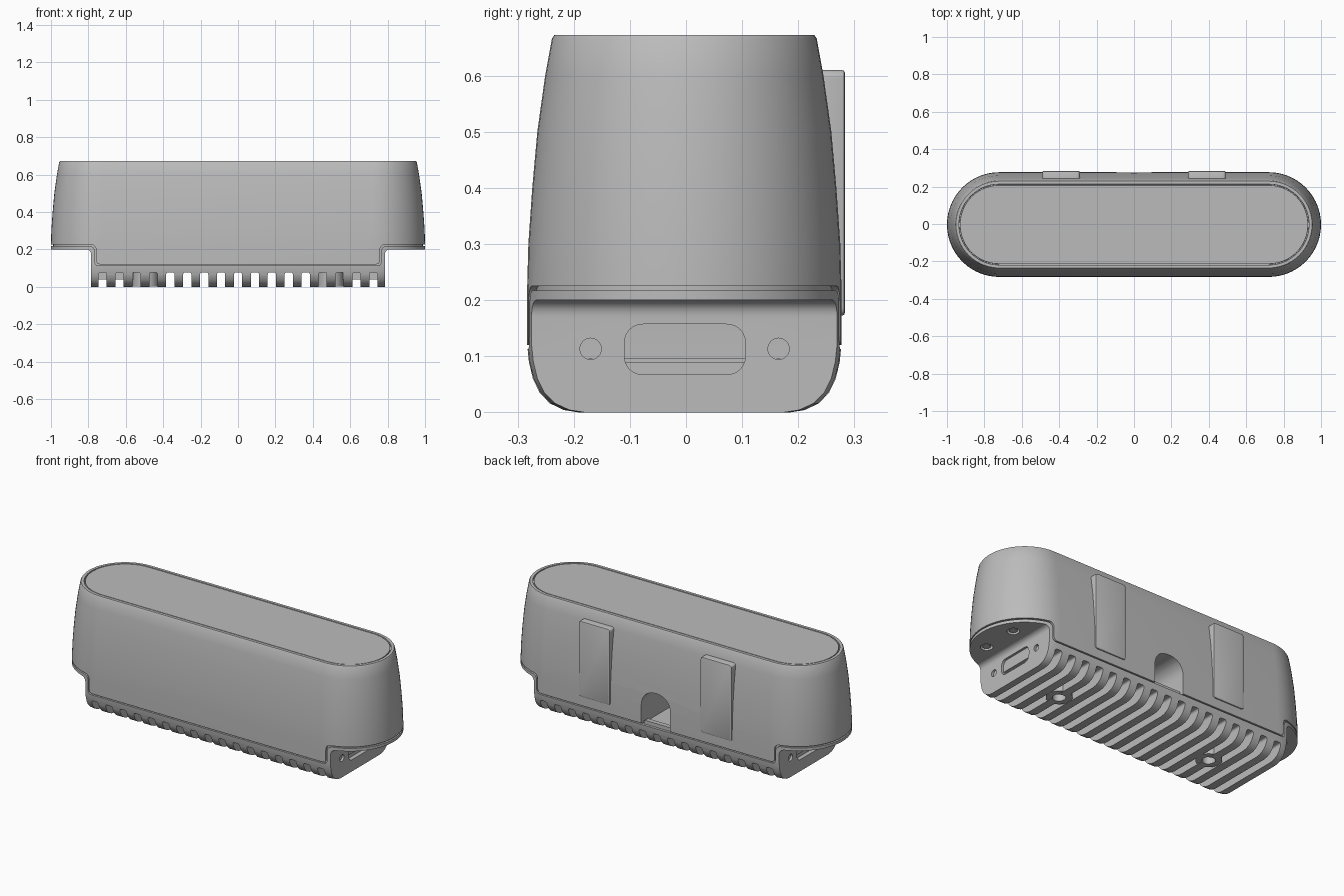
import bpy, bmesh, math
from mathutils import Vector

old = bpy.data.objects.get("Cube")
if old:
    bpy.data.objects.remove(old, do_unlink=True)

grey = bpy.data.materials.new("plain_grey")
grey.use_nodes = True
COLOUR = (0.5, 0.5, 0.5, 1)
grey.diffuse_color = COLOUR
grey.node_tree.nodes["Principled BSDF"].inputs["Base Color"].default_value = COLOUR

HALF = 0.72      # half length of the straight sides
SHIFT = -0.003   # body sits slightly forward of the rear pads


def make(name, bm):
    bmesh.ops.recalc_face_normals(bm, faces=bm.faces)
    mesh = bpy.data.meshes.new(name)
    bm.to_mesh(mesh)
    bm.free()
    mesh.materials.append(grey)
    ob = bpy.data.objects.new(name, mesh)
    bpy.context.collection.objects.link(ob)
    return ob


def loft(name, rings, half=HALF, at=(0, SHIFT), seg=28):
    """Stack of pill outlines given as (height, radius)."""
    bm = bmesh.new()
    loops = []
    for z, r in rings:
        loop = []
        for side in (1, -1):
            for i in range(seg + 1 if half else seg):
                a = math.pi * i / seg - side * math.pi / 2
                loop.append(bm.verts.new((at[0] + side * half + r * math.cos(a),
                                          at[1] + r * math.sin(a), z)))
        loops.append(loop)
    n = len(loops[0])
    for a, b in zip(loops, loops[1:]):
        for i in range(n):
            bm.faces.new((a[i], a[(i + 1) % n], b[(i + 1) % n], b[i]))
    bm.faces.new(loops[0])
    bm.faces.new(loops[-1])
    return make(name, bm)


def rounded(corners, steps=6):
    """Fillet a polygon of (u, v, radius) corners."""
    out = []
    for i, (u, v, r) in enumerate(corners):
        p = Vector((u, v))
        if not r:
            out.append(p)
            continue
        q = Vector(corners[i - 1][:2])
        n = Vector(corners[(i + 1) % len(corners)][:2])
        a = p + (q - p).normalized() * r
        b = p + (n - p).normalized() * r
        for k in range(steps + 1):
            t = k / steps
            w = 0.83 * 2 * t * (1 - t)
            out.append((a * (1 - t) ** 2 + p * w + b * t * t) / ((1 - t) ** 2 + w + t * t))
    return out


def rect(u0, u1, v0, v1, r=0):
    return rounded([(u0, v0, r), (u1, v0, r), (u1, v1, r), (u0, v1, r)])


def circle(u, v, r, n=24):
    return [(u + r * math.cos(math.tau * i / n), v + r * math.sin(math.tau * i / n)) for i in range(n)]


def prisms(name, outlines, axis, lo, hi):
    """Extrude outlines along one axis into a single mesh."""
    place = {"X": lambda u, v, w: (w, u, v), "Y": lambda u, v, w: (u, w, v),
             "Z": lambda u, v, w: (u, v, w)}[axis]
    bm = bmesh.new()
    for outline in outlines:
        a = [bm.verts.new(place(u, v, lo)) for u, v in outline]
        b = [bm.verts.new(place(u, v, hi)) for u, v in outline]
        bm.faces.new(a)
        bm.faces.new(b)
        for i in range(len(a)):
            j = (i + 1) % len(a)
            bm.faces.new((a[i], a[j], b[j], b[i]))
    return make(name, bm)


def apply(ob, mod):
    bpy.context.view_layer.objects.active = ob
    bpy.ops.object.modifier_apply(modifier=mod.name)


def boolean(targets, tool, operation="DIFFERENCE"):
    tool.hide_render = True
    for ob in targets:
        mod = ob.modifiers.new("cut", "BOOLEAN")
        mod.operation, mod.solver, mod.object = operation, "EXACT", tool
        apply(ob, mod)
    bpy.data.objects.remove(tool, do_unlink=True)


def step(x, low, high, far, end, r_in, r_out):
    """Stepped outline: a narrow middle at low, wide ends at high, closed at height end."""
    right = [(x, low, r_in), (x, high, r_out), (far, high, 0), (far, end, 0)]
    return rounded(right + [(-u, v, r) for u, v, r in reversed(right)])


# Upper shell with a grooved lid seam, cut to a stepped lower edge
shell = loft("shell", [(0.05, 0.28), (0.225, 0.28), (0.3, 0.278), (0.4, 0.271), (0.5, 0.262),
                       (0.6, 0.248), (0.666, 0.236), (0.672, 0.232), (0.672, 0.216),
                       (0.662, 0.215), (0.662, 0.211), (0.671, 0.21)])
boolean([shell], prisms("tool", [step(0.758, 0.12, 0.225, 1.2, -0.1, 0.02, 0.03)], "Y", -0.5, 0.5))

# Inset core seen inside the shadow gap
core = loft("gap_core", [(0.08, 0.268), (0.24, 0.268)])
boolean([core], prisms("tool", [step(0.772, 0.095, 0.209, 1.2, 0.4, 0, 0.03)], "Y", -0.5, 0.5), "INTERSECT")

# Base tray: rounded underside, end ledges and a stepped upper lip
base = loft("base", [(0, 0.19), (0.004, 0.215), (0.016, 0.24), (0.035, 0.258), (0.06, 0.27),
                     (0.09, 0.277), (0.12, 0.28), (0.25, 0.28)])
half_tray = [(0.785, -0.05, 0), (0.785, 0.2, 0.03), (1.2, 0.2, 0), (1.2, 0.217, 0),
             (0.765, 0.217, 0.03), (0.765, 0.113, 0.02)]
tray = rounded(half_tray + [(-u, v, r) for u, v, r in reversed(half_tray)])
boolean([base], prisms("tool", [tray], "Y", -0.5, 0.5), "INTERSECT")

# Cooling slots across the underside
pitch, slot = 0.0905, 0.022
slots = [rounded([(k * pitch - slot, -0.05, 0), (k * pitch + slot, -0.05, 0),
                  (k * pitch + slot, 0.077, 0.012), (k * pitch - slot, 0.077, 0.012)])
         for k in range(-8, 9)]
boolean([base], prisms("tool", slots, "Y", -0.5, 0.5))

# Arched cable opening in the back
arch = rounded([(-0.093, 0.05, 0), (0.093, 0.05, 0), (0.093, 0.315, 0.09), (-0.093, 0.315, 0.09)], 10)
boolean([shell, core], prisms("tool", [arch], "Y", -0.2, 0.5))
prisms("cable_ledge", [rect(-0.085, 0.085, 0.1, 0.135, 0.008)], "Y", 0.235, 0.262)

parts = [base, core]
for sign, side in ((1, "left"), (-1, "right")):
    # Mounting boss and inner rib closing the outer slots
    boss = loft(side + "_screw_boss", [(0.09, 0.068), (0.002, 0.068)], 0, (sign * 0.495, 0), 16)
    x0, x1 = sorted((sign * 0.56, sign * 0.76))
    prisms(side + "_inner_rib", [rect(x0, x1, -0.12, 0.12)], "Z", 0.04, 0.09)
    boolean([base, boss], prisms("tool", [circle(sign * 0.495, 0, 0.034)], "Z", -0.1, 0.045))

    # End face pocket and round holes
    a, b = sorted((sign * 0.752, sign * 0.79))
    holes = [rect(-0.11, 0.106, 0.067, 0.157, 0.035)]
    holes += [circle(y, 0.113, 0.019) for y in (-0.17, 0.165)]
    boolean([base], prisms("tool", holes, "X", a, b))

    # Screw holes and screws under the end ledges
    spots = [(sign * 0.885, y) for y in (-0.108, 0.102)]
    boolean([base, core], prisms("tool", [circle(x, y, 0.032) for x, y in spots], "Z", 0.15, 0.222))
    prisms(side + "_ledge_screws", [circle(x, y, 0.022) for x, y in spots], "Z", 0.204, 0.23)

    # Raised grip pad on the back
    pad = prisms(side + "_back_pad", [rect(sign * 0.39 - 0.1, sign * 0.39 + 0.1, 0.172, 0.61, 0.015)],
                 "Y", 0.2, 0.283)
    bevel = pad.modifiers.new("edge", "BEVEL")
    bevel.width, bevel.segments, bevel.limit_method = 0.005, 2, "ANGLE"
    bevel.angle_limit = math.radians(40)
    apply(pad, bevel)

# Smooth curved walls, keep crisp edges
for ob in bpy.context.view_layer.objects:
    ob.select_set(ob.type == "MESH" and grey.name in ob.data.materials)
bpy.context.view_layer.objects.active = shell
bpy.ops.object.shade_smooth_by_angle(angle=math.radians(30))
